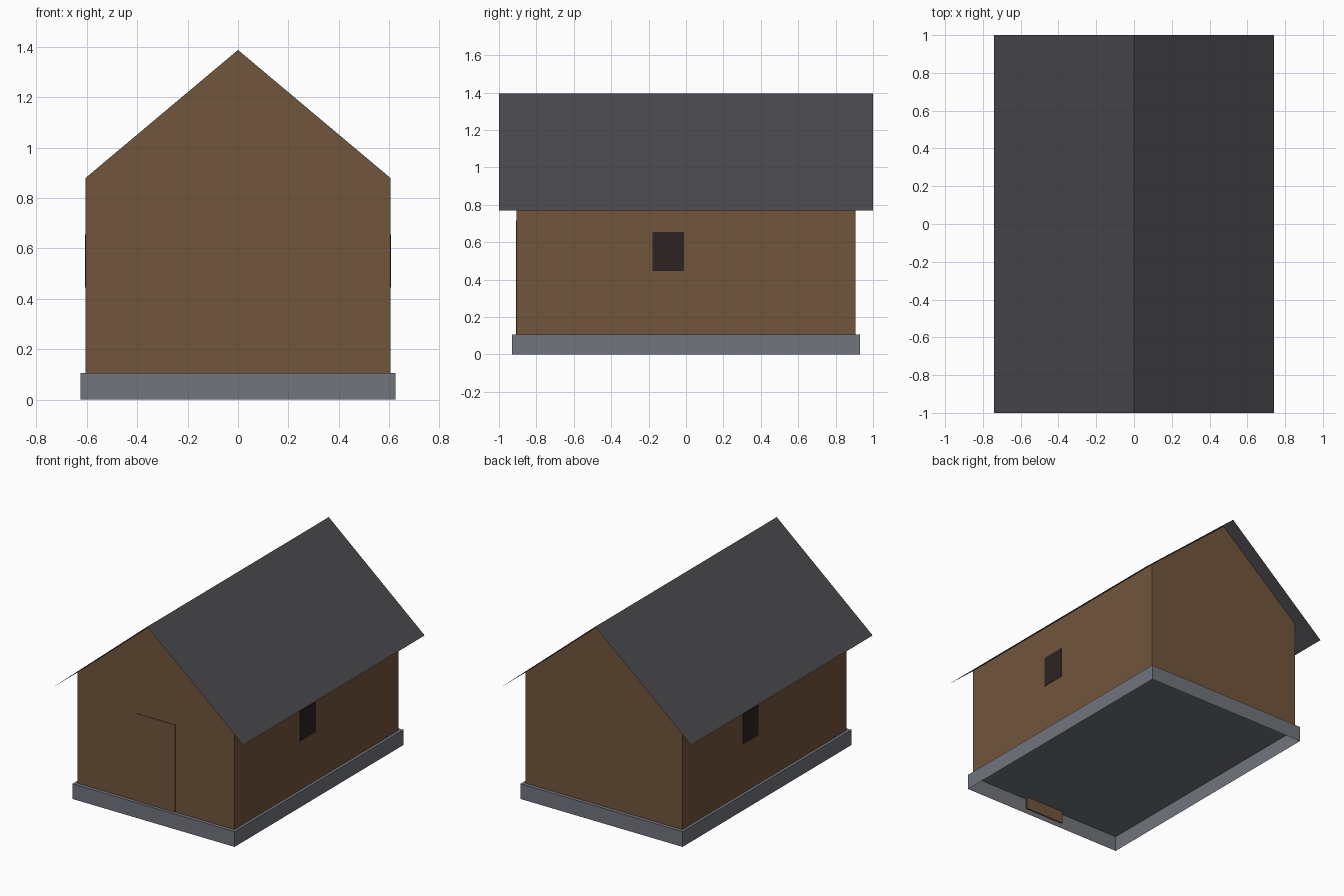
import bpy
import bmesh
from mathutils import Matrix, Vector

if "Cube" in bpy.data.objects:
    bpy.data.objects.remove(bpy.data.objects["Cube"], do_unlink=True)


def material(name, rgb):
    mat = bpy.data.materials.new(name)
    mat.use_nodes = True
    color = (*rgb, 1)
    mat.diffuse_color = color
    mat.node_tree.nodes["Principled BSDF"].inputs["Base Color"].default_value = color
    return mat


def finish(name, bm, mat):
    mesh = bpy.data.meshes.new(name)
    bm.to_mesh(mesh)
    bm.free()
    mesh.materials.append(mat)
    obj = bpy.data.objects.new(name, mesh)
    bpy.context.collection.objects.link(obj)
    return obj


def box(name, low, high, mat, open_bottom=False):
    low, high = Vector(low), Vector(high)
    bm = bmesh.new()
    bmesh.ops.create_cube(bm, size=1, matrix=Matrix.Translation((low + high) / 2)
                          @ Matrix.Diagonal((*(high - low), 1)))
    if open_bottom:
        bm.normal_update()
        down = [f for f in bm.faces if f.normal.z < -0.9]
        bmesh.ops.delete(bm, geom=down, context='FACES_ONLY')
    return finish(name, bm, mat)


def sweep(name, profile, half_length, mat, capped):
    """Run an (x, z) outline from front to back; cap it to make gable ends."""
    bm = bmesh.new()
    front, back = [[bm.verts.new((x, y, z)) for x, z in profile]
                   for y in (-half_length, half_length)]
    for i in range(len(profile) - 1):
        bm.faces.new((front[i], front[i + 1], back[i + 1], back[i]))
    if capped:
        bm.faces.new(front)
        bm.faces.new(back)
        bmesh.ops.recalc_face_normals(bm, faces=bm.faces)
    return finish(name, bm, mat)


wood = material("brown wood", (0.165, 0.090, 0.045))
stone = material("grey stone", (0.170, 0.177, 0.205))
slate = material("dark slate", (0.069, 0.067, 0.076))
glass = material("dark window", (0.027, 0.017, 0.017))

WALL_X, WALL_Y, BASE_TOP = 0.605, 0.905, 0.106

# Hollow foundation, open underneath
box("foundation", (-0.625, -0.93, 0), (0.625, 0.93, BASE_TOP), stone, open_bottom=True)

# Walls with gable ends
sweep("walls", [(-WALL_X, BASE_TOP), (-WALL_X, 0.88), (0, 1.388),
                (WALL_X, 0.88), (WALL_X, BASE_TOP)], WALL_Y, wood, capped=True)

# Thin overhanging roof sheet
sweep("roof", [(-0.74, 0.768), (0, 1.395), (0.74, 0.768)], 1, slate, capped=False)

# Door panel, sunk into the foundation
box("door", (-0.15, -WALL_Y - 0.004, 0.02), (0.15, -WALL_Y + 0.003, 0.715), wood)

# One window on each long side
for name, side, y0, y1 in (("left_window", 1, -0.18, -0.01),
                           ("right_window", -1, 0.07, 0.235)):
    x = side * WALL_X
    box(name, (x - 0.003, y0, 0.445), (x + 0.003, y1, 0.655), glass)
